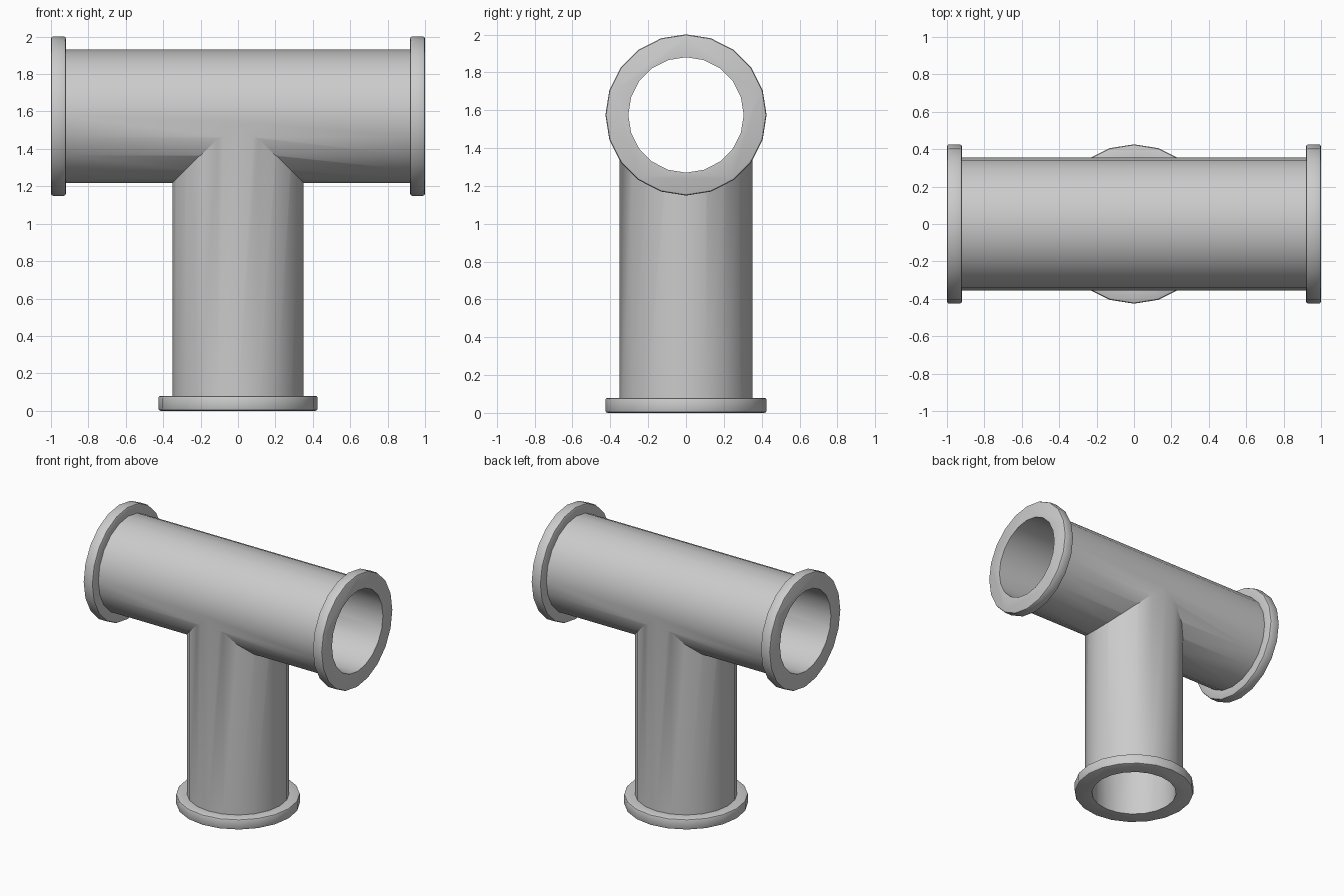
import bpy, bmesh, math
from mathutils import Matrix

if "Cube" in bpy.data.objects:
    bpy.data.objects.remove(bpy.data.objects["Cube"])

SIDES = 20
AXIS_Z = 1.575
FLANGE_R, FLANGE_T, BEV = 0.426, 0.08, 0.012


def revolve(name, profile, matrix):
    """Closed solid from (radius, height) points turned around local z."""
    bm = bmesh.new()
    rings = []
    for r, h in profile:
        rings.append([bm.verts.new((r * math.cos(2 * math.pi * i / SIDES),
                                    r * math.sin(2 * math.pi * i / SIDES), h))
                      for i in range(SIDES)])
    for a, b in zip(rings, rings[1:]):
        for i in range(SIDES):
            j = (i + 1) % SIDES
            bm.faces.new((a[i], a[j], b[j], b[i]))
    bm.faces.new(rings[0][::-1])
    bm.faces.new(rings[-1])
    bm.transform(matrix)
    bmesh.ops.recalc_face_normals(bm, faces=bm.faces)
    mesh = bpy.data.meshes.new(name)
    bm.to_mesh(mesh)
    bm.free()
    obj = bpy.data.objects.new(name, mesh)
    bpy.context.collection.objects.link(obj)
    return obj


def flange(h):
    """Rounded rim profile starting at height h."""
    k = BEV * 0.3
    lower = [(FLANGE_R - BEV, h), (FLANGE_R - k, h + k), (FLANGE_R, h + BEV)]
    return lower + [(r, 2 * h + FLANGE_T - z) for r, z in reversed(lower)]


def combine(target, other, operation):
    mod = target.modifiers.new("join", 'BOOLEAN')
    mod.operation = operation
    mod.solver = 'EXACT'
    mod.object = other
    bpy.context.view_layer.objects.active = target
    bpy.ops.object.modifier_apply(modifier=mod.name)
    bpy.data.objects.remove(other)


along_x = Matrix.Translation((0, 0, AXIS_Z)) @ Matrix.Rotation(math.pi / 2, 4, 'Y')
upright = Matrix.Identity(4)

# Cross pipe with a flange at each end
R = 0.356
pipe = revolve("pipe_tee",
               flange(-1) + [(R, -1 + FLANGE_T), (R, 1 - FLANGE_T)] + flange(1 - FLANGE_T),
               along_x)

# Branch pipe with its foot flange
r = 0.351
branch = revolve("branch_pipe", flange(0) + [(r, FLANGE_T), (r, AXIS_Z)], upright)
combine(pipe, branch, 'UNION')

# Bores through both pipes
combine(pipe, revolve("cross_bore", [(0.305, -1.1), (0.305, 1.1)], along_x), 'DIFFERENCE')
combine(pipe, revolve("branch_bore", [(0.301, -0.1), (0.301, AXIS_Z)], upright), 'DIFFERENCE')

bpy.ops.object.select_all(action='DESELECT')
pipe.select_set(True)
bpy.context.view_layer.objects.active = pipe
bpy.ops.object.shade_smooth_by_angle(angle=math.radians(35))
